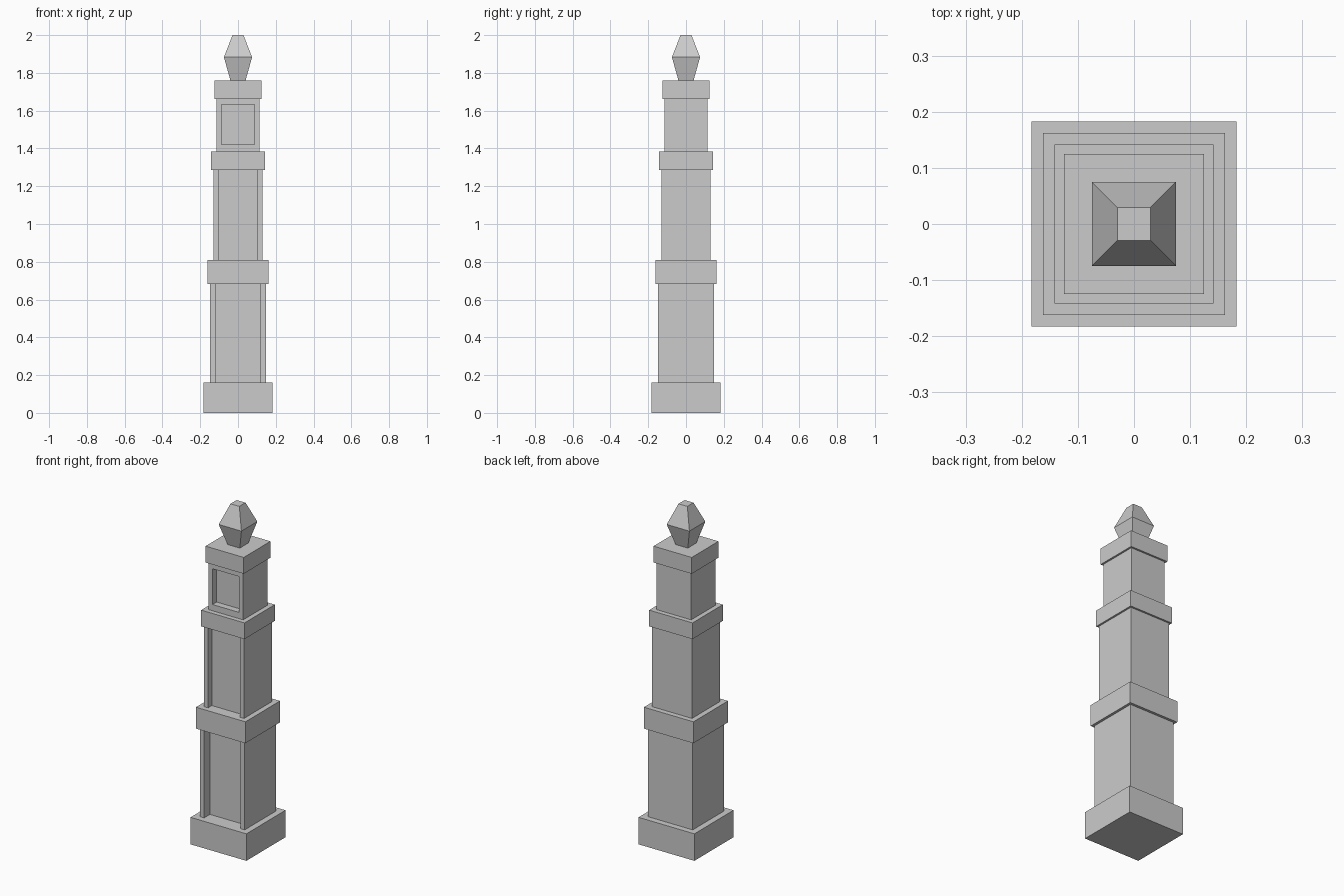
import bpy, bmesh
from mathutils import Vector

if "Cube" in bpy.data.objects:
    bpy.data.objects.remove(bpy.data.objects["Cube"])


def finish(name, bm):
    bmesh.ops.recalc_face_normals(bm, faces=bm.faces)
    mesh = bpy.data.meshes.new(name)
    bm.to_mesh(mesh)
    bm.free()
    obj = bpy.data.objects.new(name, mesh)
    bpy.context.collection.objects.link(obj)
    return obj


def square_loft(sections):
    """Closed solid through centred squares given as (half width, z)."""
    bm = bmesh.new()
    rings = [[bm.verts.new((sx * h, sy * h, z))
              for sx, sy in ((-1, -1), (1, -1), (1, 1), (-1, 1))]
             for h, z in sections]
    for a, b in zip(rings, rings[1:]):
        for i in range(4):
            j = (i + 1) % 4
            bm.faces.new((a[i], a[j], b[j], b[i]))
    bm.faces.new(rings[0][::-1])
    bm.faces.new(rings[-1])
    return bm


def grooved_shaft(name, h, z0, z1, groove, depth):
    """Square shaft with a full-height channel in the front."""
    half = [(groove, depth - h), (groove, -h), (h, -h), (h, h)]
    outline = half + [(-x, y) for x, y in reversed(half)]
    bm = bmesh.new()
    face = bm.faces.new([bm.verts.new((x, y, z0)) for x, y in outline])
    ext = bmesh.ops.extrude_face_region(bm, geom=[face], use_keep_orig=True)
    top = [v for v in ext["geom"] if isinstance(v, bmesh.types.BMVert)]
    bmesh.ops.translate(bm, verts=top, vec=(0, 0, z1 - z0))
    finish(name, bm)


# Plinth and the projecting bands
for name, h, z0, z1 in (("base_plinth", 0.183, 0, 0.16),
                        ("lower_band", 0.162, 0.683, 0.81),
                        ("middle_band", 0.142, 1.287, 1.383),
                        ("top_cap", 0.125, 1.663, 1.76)):
    finish(name, square_loft([(h, z0), (h, z1)]))

# Lower and middle shafts with open front channels
grooved_shaft("lower_shaft", 0.147, 0.16, 0.683, 0.119, 0.054)
grooved_shaft("middle_shaft", 0.131, 0.81, 1.287, 0.104, 0.035)

# Upper shaft with a framed, sunken front panel
bm = square_loft([(0.114, 1.383), (0.114, 1.663)])
bm.normal_update()
front = min(bm.faces, key=lambda f: f.calc_center_median().y)
bmesh.ops.inset_region(bm, faces=[front], thickness=0.02)
for v in front.verts:
    v.co.x = 0.087 if v.co.x > 0 else -0.087
    v.co.z = 1.632 if v.co.z > 1.52 else 1.42
panel = bmesh.ops.extrude_discrete_faces(bm, faces=[front])["faces"][0]
bmesh.ops.translate(bm, verts=panel.verts, vec=Vector((0, 0.039, 0)))
finish("upper_shaft", bm)

# Faceted finial
finish("finial", square_loft([(0.04, 1.76), (0.0745, 1.883), (0.029, 2.0)]))
